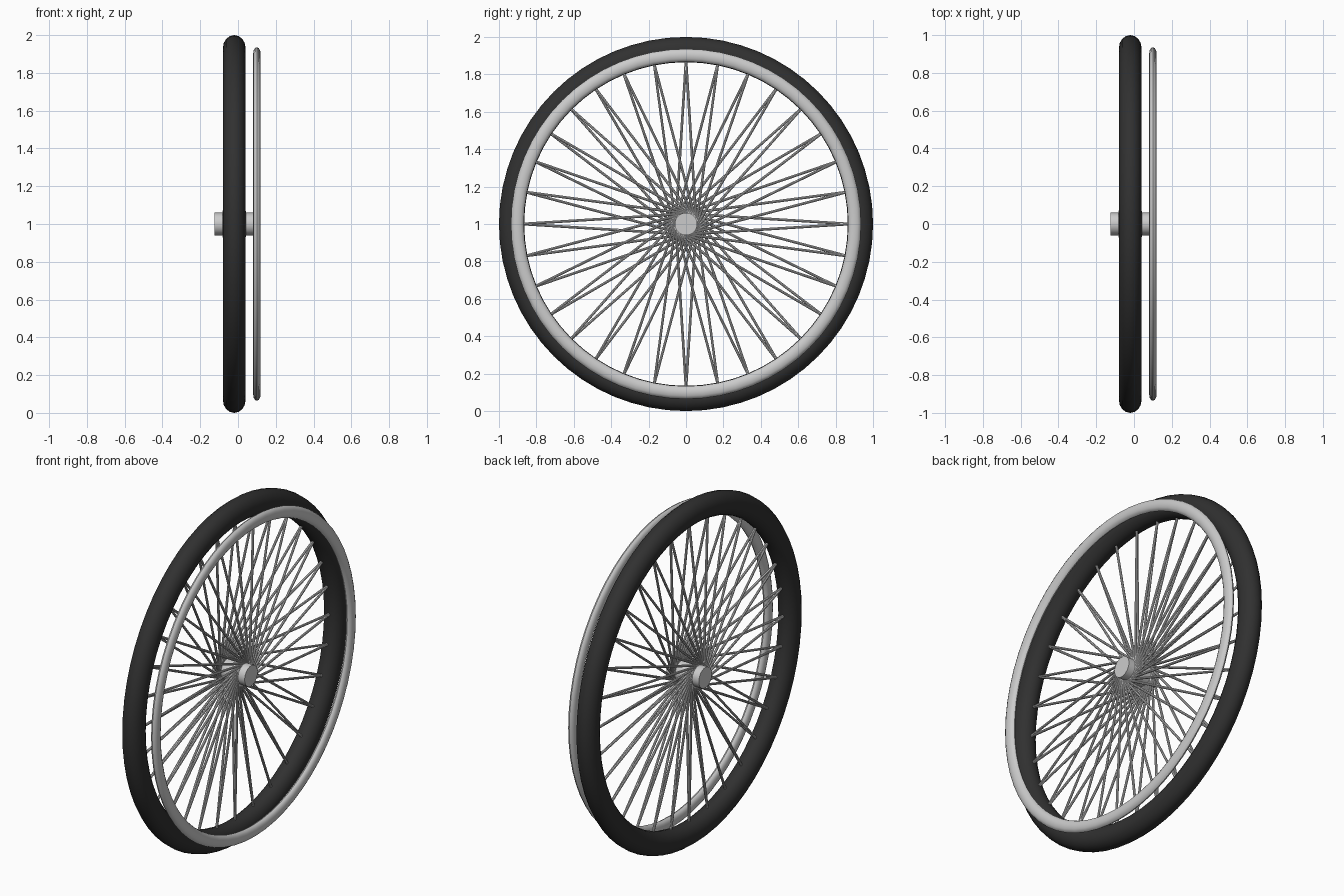
import bpy, bmesh
from math import sin, cos, pi, tau
from mathutils import Vector

if "Cube" in bpy.data.objects:
    bpy.data.objects.remove(bpy.data.objects["Cube"])

AXLE_Z = 1.0      # wheel centre height
MID_X = -0.02     # centre plane of the tyre


def make_object(name, bm, color=None):
    bmesh.ops.recalc_face_normals(bm, faces=bm.faces[:])
    mesh = bpy.data.meshes.new(name)
    bm.to_mesh(mesh)
    bm.free()
    obj = bpy.data.objects.new(name, mesh)
    bpy.context.collection.objects.link(obj)
    if color:
        mat = bpy.data.materials.new(name + "_material")
        mat.diffuse_color = color
        mat.use_nodes = True
        mat.node_tree.nodes["Principled BSDF"].inputs["Base Color"].default_value = mat.diffuse_color
        mesh.materials.append(mat)
    bpy.ops.object.select_all(action='DESELECT')
    obj.select_set(True)
    bpy.context.view_layer.objects.active = obj
    bpy.ops.object.shade_smooth_by_angle(angle=0.7)
    return obj


def on_wheel(x, r, a):
    """Point at radius r, angle a from the top, seen from +x."""
    return Vector((x, r * sin(a), AXLE_Z + r * cos(a)))


def ring(name, x, r_in, r_out, half_width, sides, color=None, steps=64):
    """Elliptical section swept round the axle."""
    bm = bmesh.new()
    mid, half = (r_in + r_out) / 2, (r_out - r_in) / 2
    loops = []
    for i in range(steps):
        a = tau * i / steps
        loops.append([bm.verts.new(on_wheel(x + half_width * sin(t), mid + half * cos(t), a))
                      for t in (tau * j / sides for j in range(sides))])
    for i in range(steps):
        p, q = loops[i], loops[(i + 1) % steps]
        for j in range(sides):
            k = (j + 1) % sides
            bm.faces.new((p[j], p[k], q[k], q[j]))
    return make_object(name, bm, color)


def add_rod(bm, start, end, radius, sides):
    axis = end - start
    mat = axis.to_track_quat('Z', 'Y').to_matrix().to_4x4()
    mat.translation = (start + end) / 2
    bmesh.ops.create_cone(bm, cap_ends=True, segments=sides, radius1=radius,
                          radius2=radius, depth=axis.length, matrix=mat)


# Tyre and push rim
ring("tyre", MID_X, 0.865, 1.0, 0.06, 16, (0.03, 0.03, 0.03, 1))
ring("push_rim", 0.10, 0.867, 0.936, 0.02, 12)

# Hub
bm = bmesh.new()
add_rod(bm, Vector((-0.125, 0, AXLE_Z)), Vector((0.085, 0, AXLE_Z)), 0.06, 32)
make_object("hub", bm)

# Spokes: each rim point sends one to either end of the hub, on opposite tangents
bm = bmesh.new()
for i in range(32):
    a = tau * i / 32
    for side in (1, -1):
        add_rod(bm, on_wheel(MID_X, 0.88, a),
                on_wheel(MID_X + side * 0.057, 0.055, a + side * pi / 2), 0.007, 8)
make_object("spokes", bm)
